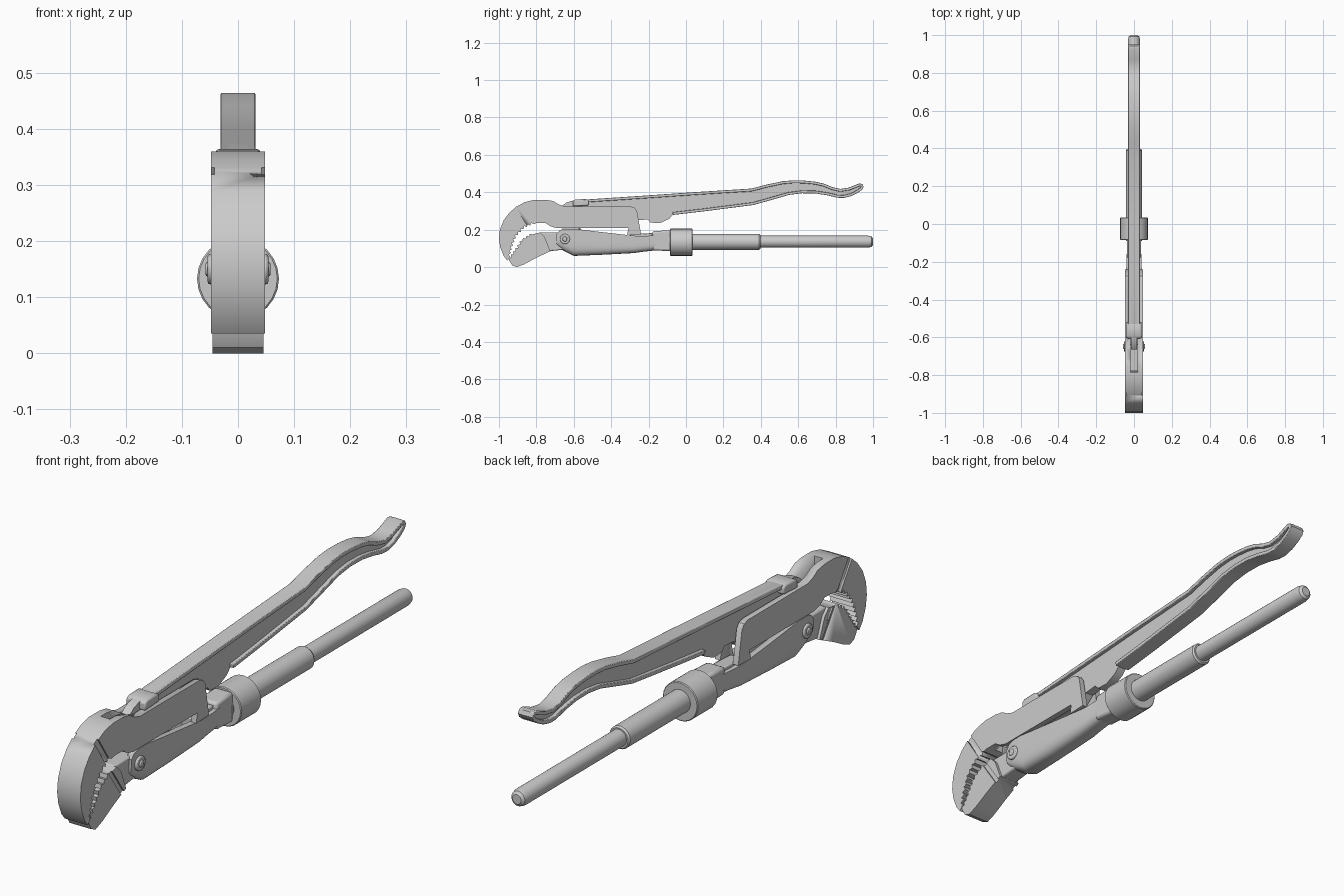
import bpy, bmesh
from math import sin, cos, pi, atan2
from mathutils import Vector

if "Cube" in bpy.data.objects:
    bpy.data.objects.remove(bpy.data.objects["Cube"])


def finish(name, bm, bevel=0, smooth=True):
    bmesh.ops.recalc_face_normals(bm, faces=bm.faces)
    me = bpy.data.meshes.new(name)
    bm.to_mesh(me)
    bm.free()
    ob = bpy.data.objects.new(name, me)
    bpy.context.collection.objects.link(ob)
    bpy.ops.object.select_all(action='DESELECT')
    bpy.context.view_layer.objects.active = ob
    ob.select_set(True)
    if smooth:
        bpy.ops.object.shade_smooth_by_angle(angle=0.55)
    if bevel:
        m = ob.modifiers.new("bevel", 'BEVEL')
        m.width, m.segments, m.angle_limit = bevel, 2, 0.9
    return ob


def loft(name, rings, bevel=0):
    bm = bmesh.new()
    vs = [[bm.verts.new(p) for p in r] for r in rings]
    n = len(vs[0])
    for a, b in zip(vs, vs[1:]):
        for i in range(n):
            bm.faces.new((a[i], a[(i + 1) % n], b[(i + 1) % n], b[i]))
    bm.faces.new(vs[0])
    bm.faces.new(vs[-1])
    return finish(name, bm, bevel)


def plate(name, pts, hw, bevel=0, x=0):
    """Side-view (y, z) outline extruded across x."""
    return loft(name, [[(x + s * hw, y, z) for y, z in pts] for s in (-1, 1)], bevel)


def lathe(name, prof, z, n=24):
    """Rings (y, radius) around an axis along y at height z."""
    return loft(name, [[(r * cos(2 * pi * i / n), y, z + r * sin(2 * pi * i / n))
                        for i in range(n)] for y, r in prof])


def cut(ob, cutter):
    m = ob.modifiers.new("cut", 'BOOLEAN')
    m.operation, m.object, m.solver = 'DIFFERENCE', cutter, 'EXACT'
    cutter.hide_render = True
    cutter.hide_set(True)


def box_cut(ob, y0, y1, z0, z1, hw):
    cut(ob, plate("slot_cutter", [(y0, z0), (y1, z0), (y1, z1), (y0, z1)], hw))


def groove(ob, p, q, hw, width=0.012):
    """Shallow line across both side faces of a jaw."""
    p, q = Vector(p), Vector(q)
    d = (q - p).normalized()
    n = Vector((-d.y, d.x)) * width
    for s in (-1, 1):
        cut(ob, plate("groove_cutter", [p - n, q - n, q + n, p + n], 0.006, x=s * hw))


def teeth(path, n, amp):
    """Saw-tooth line along a path, teeth pointing to the left of travel."""
    path = [Vector(p) for p in path]
    out = []
    for i in range(2 * n + 1):
        t = i / (2 * n) * (len(path) - 1)
        k = min(int(t), len(path) - 2)
        d = (path[k + 1] - path[k]).normalized()
        out.append(path[k].lerp(path[k + 1], t - k) + Vector((-d.y, d.x)) * amp * (i % 2))
    return out


def offset(path, t):
    path = [Vector(p) for p in path]
    out = []
    for i, p in enumerate(path):
        d = (path[min(i + 1, len(path) - 1)] - path[max(i - 1, 0)]).normalized()
        out.append(p + Vector((d.y, -d.x)) * t)
    return out


# Hooked upper jaw with two side plates
upper = [(-.955, .035), (-.975, .06), (-.993, .105), (-1, .15), (-.995, .2), (-.975, .25), (-.945, .29),
         (-.905, .325), (-.86, .348), (-.81, .36), (-.75, .36), (-.71, .353), (-.68, .335), (-.65, .325),
         (-.3, .325), (-.275, .318), (-.262, .3), (-.24, .175), (-.315, .172), (-.308, .208),
         (-.69, .208), (-.725, .218), (-.75, .235), (-.8, .235)]
upper += teeth([(-.815, .23), (-.865, .208), (-.905, .165), (-.927, .11), (-.94, .055)], 11, -.012)
jaw = plate("upper_jaw", upper, .048)
box_cut(jaw, -.6, -.1, .1, .5, .026)
box_cut(jaw, -.785, -.59, .1, .5, .018)
groove(jaw, (-.925, .36), (-.82, .2), .048)

# Hooked lower jaw and its narrower neck
lower = teeth([(-.945, .035), (-.91, .085), (-.875, .14), (-.82, .175)], 9, .011)
lower += [(-.78, .185), (-.755, .16), (-.725, .085), (-.8, .05), (-.865, .015), (-.905, 0), (-.93, .01)]
low = plate("lower_jaw", lower, .045)
groove(low, (-.825, .19), (-.735, .06), .045, .009)
plate("lower_jaw_neck", [(-.8, .14), (-.78, .186), (-.6, .186), (-.6, .1), (-.73, .085)], .034, .006)

# Forked lower body: flat top, rounded underside
def fork_ring(y, w, zb, zt):
    zm = zt - .45 * (zt - zb)
    arc = []
    for i in range(17):
        c, s = cos(pi * i / 16), sin(pi * i / 16)
        arc.append((w * abs(c) ** .65 * (1 if c > 0 else -1), y, zm - (zm - zb) * s ** .65))
    return [(w, y, zt)] + arc + [(-w, y, zt)]


fork = loft("fork_body", [fork_ring(*r) for r in [
    (-.692, .043, .118, .178), (-.675, .045, .1, .198), (-.65, .047, .085, .205), (-.6, .047, .06, .205),
    (-.45, .046, .066, .187), (-.28, .044, .075, .168), (-.23, .041, .082, .166), (-.16, .039, .09, .17)]])
box_cut(fork, -.8, -.3, .12, .4, .022)

# Rivet through the fork
for r, hw, nm in ((.027, .054, "rivet"), (.013, .058, "rivet_core")):
    plate(nm, [(-.648 + r * cos(pi * i / 12), .15 + r * sin(pi * i / 12)) for i in range(24)], hw, .004)

# Collar, adjusting nut, tube and rod of the lower handle
plate("fork_collar", [(-.18, .09), (-.08, .085), (-.08, .197), (-.18, .192)], .038, .01)
lathe("adjusting_nut", [(-.085, .07), (-.082, .073), (.032, .073), (.035, .07)], .133)
lathe("handle_tube", [(-.09, .043), (.39, .043), (.397, .038)], .135)
lathe("handle_rod", [(.36, .032), (.975, .032), (.992, .028), (1, .018)], .136)

# Upper handle: thin web with a wide rim following its outline
top = [(-.6, .357), (-.3, .377), (.05, .401), (.35, .42), (.43, .441), (.516, .459), (.575, .464), (.63, .463),
       (.69, .457), (.735, .447), (.785, .427), (.825, .418), (.87, .425), (.925, .447)]
tip = [(.943, .445), (.95, .43), (.943, .415)]
bottom = [(.92, .398), (.885, .38), (.845, .37), (.81, .371), (.75, .385), (.69, .394), (.62, .395),
          (.55, .386), (.46, .36), (.36, .332), (.094, .298), (-.07, .279)]
web = [(-.66, .2), (-.665, .325), (-.64, .345)] + top + tip + bottom + [
    (-.09, .258), (-.14, .235), (-.19, .238), (-.205, .255), (-.26, .25), (-.3, .215), (-.56, .215), (-.57, .19)]
web_inner = [Vector(p) for p in web]
plate("handle_web", web_inner, .017)
rim = top + tip + bottom
plate("handle_rim", rim + offset(rim, .015)[::-1], .031, .007)

# Cross head where the handle rests on the jaw, and link into the fork
plate("handle_head", [(-.605, .325), (-.605, .355), (-.59, .362), (-.535, .364), (-.52, .357), (-.52, .33)],
      .04, .006)
plate("link", [(-.64, .14), (-.64, .24), (-.57, .24), (-.57, .14)], .02, .004)
# Clamp pad between the jaw plates' rear end and the fork
plate("rear_pad", [(-.3, .15), (-.3, .176), (-.18, .182), (-.18, .15)], .025, .004)
